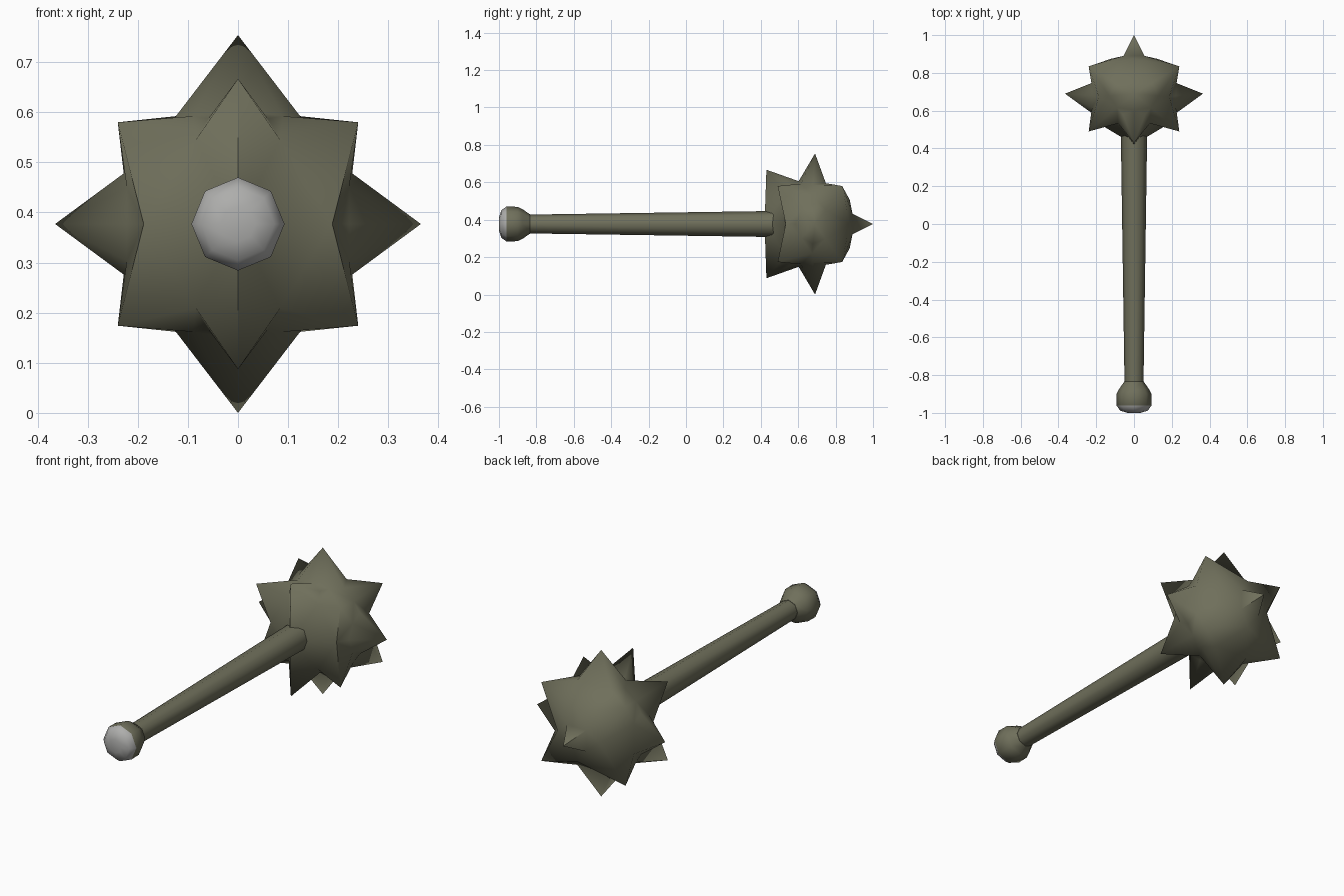
import bpy, bmesh, math
from mathutils import Vector
from itertools import product

if "Cube" in bpy.data.objects:
    bpy.data.objects.remove(bpy.data.objects["Cube"])

AXIS_Z = 0.377
CENTRE = Vector((0, 0.69, AXIS_Z))
CORE = 0.245


def material(name, rgb):
    m = bpy.data.materials.new(name)
    m.use_nodes = True
    m.diffuse_color = (*rgb, 1)
    m.node_tree.nodes["Principled BSDF"].inputs["Base Color"].default_value = (*rgb, 1)
    m.node_tree.nodes["Principled BSDF"].inputs["Roughness"].default_value = 0.8
    return m


olive = material("dull olive", (0.16, 0.16, 0.105))
grey = material("pale grey", (0.42, 0.42, 0.41))


def finish(bm, name, mats, angle):
    bmesh.ops.recalc_face_normals(bm, faces=bm.faces)
    mesh = bpy.data.meshes.new(name)
    bm.to_mesh(mesh)
    bm.free()
    obj = bpy.data.objects.new(name, mesh)
    bpy.context.collection.objects.link(obj)
    for m in mats:
        mesh.materials.append(m)
    bpy.ops.object.select_all(action="DESELECT")
    obj.select_set(True)
    bpy.context.view_layer.objects.active = obj
    bpy.ops.object.shade_smooth_by_angle(angle=math.radians(angle))
    return obj


def hull(points):
    """Convex hull of the directions; each vertex maps back to its point."""
    bm = bmesh.new()
    lookup = {bm.verts.new(p.normalized()): p for p in points}
    bmesh.ops.convex_hull(bm, input=bm.verts[:])
    return bm, lookup


# Spike tips, relative to the head centre
tips = [Vector((s * 0.365, 0, 0)) for s in (-1, 1)]
tips += [Vector((0, 0, s * 0.377)) for s in (-1, 1)]
tips += [Vector((0, -0.26, s * 0.29)) for s in (-1, 1)]
tips += [Vector((sx * 0.24, y, sz * 0.203))
         for sx, y, sz in product((-1, 1), (-0.2, 0.145), (-1, 1))]
tips.append(Vector((0, 0.31, 0)))

# Rounded front and the narrow base ring of the rear spike
valleys = [Vector((0, -0.27, 0))]
valleys += [Vector((sx * 0.055, 0.2, sz * 0.055)) for sx, sz in product((-1, 1), repeat=2)]
valleys += [Vector((s * 0.12, 0.185, 0)) for s in (-1, 1)]
valleys += [Vector((0, 0.185, s * 0.13)) for s in (-1, 1)]

# Valleys run halfway between neighbouring spikes
bm, lookup = hull(tips + valleys)
for e in bm.edges:
    a, b = (lookup[v] for v in e.verts)
    if a in tips and b in tips:
        valleys.append((a.normalized() + b.normalized()).normalized() * CORE)
for f in bm.faces:
    if all(lookup[v] in tips for v in f.verts):
        valleys.append(f.calc_center_median().normalized() * CORE)
bm.free()

# Spiked head
bm, lookup = hull(tips + valleys)
for v, p in lookup.items():
    v.co = CENTRE + p
finish(bm, "spiked_head", [olive], 75)


def lathe(name, profile, mats, angle, cap_y=-2):
    """Eight-sided turned part along y from (y, radius) pairs."""
    bm = bmesh.new()
    rings = []
    for y, r in profile:
        rings.append([bm.verts.new((r * math.sin(k * math.pi / 4), y,
                                    AXIS_Z + r * math.cos(k * math.pi / 4)))
                      for k in range(8)])
    for a, b in zip(rings, rings[1:]):
        for k in range(8):
            j = (k + 1) % 8
            bm.faces.new((a[k], a[j], b[j], b[k]))
    bm.faces.new(rings[0])
    bm.faces.new(rings[-1])
    for f in bm.faces:
        f.material_index = int(f.calc_center_median().y < cap_y)
    return finish(bm, name, mats, angle)


# Tapered handle and pommel with a pale end cap
lathe("handle", [(-0.86, 0.05), (0.5, 0.07)], [olive], 50)
lathe("pommel", [(-1, 0.035), (-0.988, 0.073), (-0.96, 0.093), (-0.9, 0.092),
                 (-0.875, 0.08), (-0.835, 0.052)], [olive, grey], 50, -0.965)
